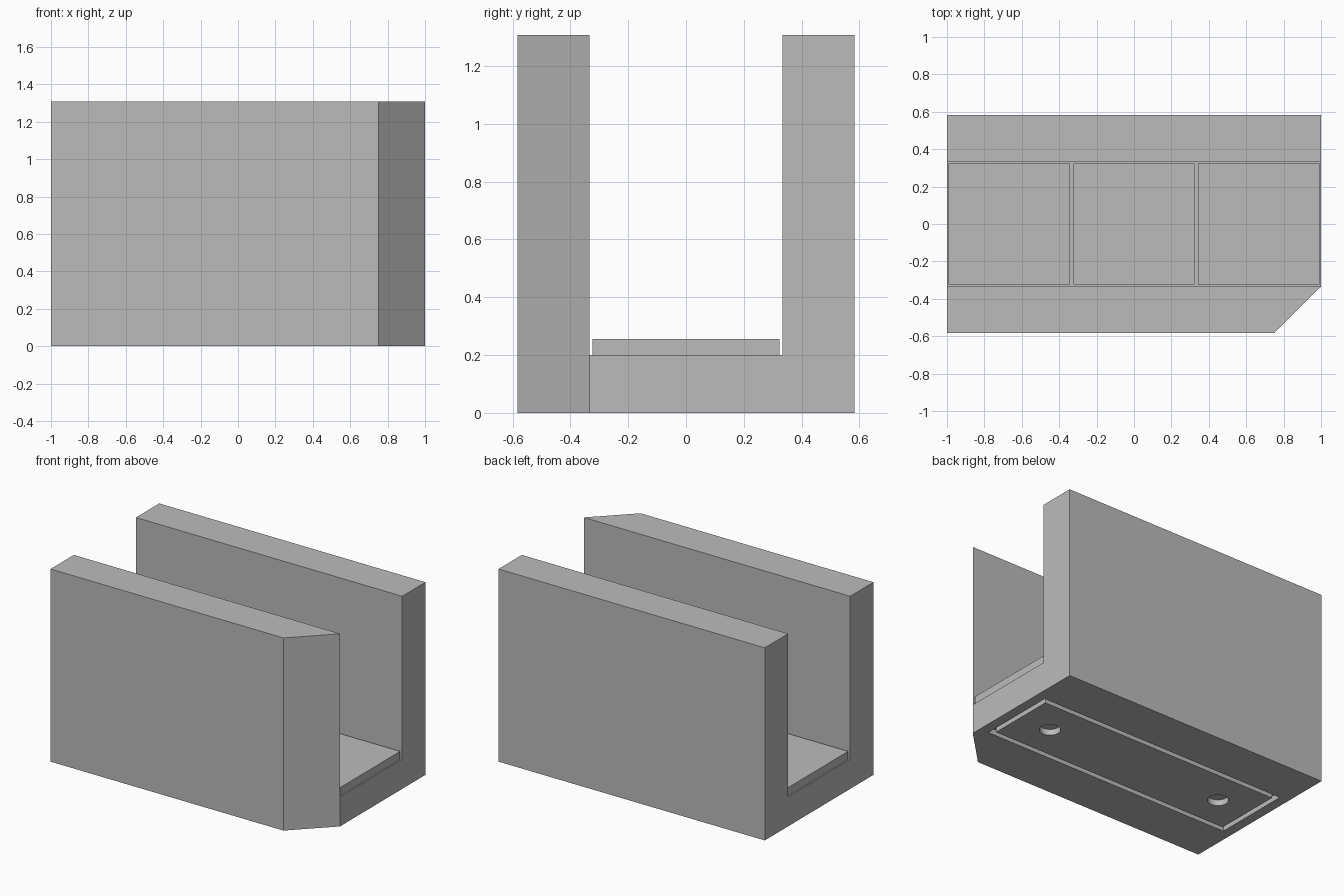
import bpy, bmesh

old = bpy.data.objects.get("Cube")
if old:
    bpy.data.objects.remove(old, do_unlink=True)

grey = bpy.data.materials.new("plain grey")
grey.use_nodes = True
grey.diffuse_color = (0.5, 0.5, 0.5, 1)
grey.node_tree.nodes["Principled BSDF"].inputs["Base Color"].default_value = (0.5, 0.5, 0.5, 1)

LENGTH, DEPTH, HEIGHT = 1.0, 0.583, 1.308   # half length, half depth, full height
CHANNEL, FLOOR = 0.333, 0.2                 # half width and base of the channel
POCKET = 0.04                               # depth of the underside recess


def prism(name, outline, z0, z1):
    """Extrude a plan outline from z0 up to z1."""
    bm = bmesh.new()
    base = bm.faces.new([bm.verts.new((x, y, z0)) for x, y in outline])
    top = bmesh.ops.extrude_face_region(bm, geom=[base])["geom"]
    bmesh.ops.translate(bm, vec=(0, 0, z1 - z0),
                        verts=[v for v in top if isinstance(v, bmesh.types.BMVert)])
    bmesh.ops.recalc_face_normals(bm, faces=bm.faces)
    mesh = bpy.data.meshes.new(name)
    bm.to_mesh(mesh)
    bm.free()
    mesh.materials.append(grey)
    obj = bpy.data.objects.new(name, mesh)
    bpy.context.collection.objects.link(obj)
    return obj


def box(name, hx, hy, z0, z1, cx=0):
    return prism(name, [(cx - hx, -hy), (cx + hx, -hy), (cx + hx, hy), (cx - hx, hy)], z0, z1)


def cut(target, cutter):
    """Subtract the cutter and discard it."""
    cutter.hide_render = True
    mod = target.modifiers.new("cut", "BOOLEAN")
    mod.operation, mod.solver, mod.object = "DIFFERENCE", "EXACT", cutter
    bpy.context.view_layer.objects.active = target
    bpy.ops.object.modifier_apply(modifier=mod.name)
    bpy.data.objects.remove(cutter, do_unlink=True)


# Channel body with one bevelled front corner
body = prism("channel_body", [(-LENGTH, -DEPTH), (0.75, -DEPTH), (LENGTH, -CHANNEL - 0.001),
                              (LENGTH, DEPTH), (-LENGTH, DEPTH)], 0, HEIGHT)
cut(body, box("channel_cutter", 1.2, CHANNEL, FLOOR, 1.5))
cut(body, box("recess_cutter", 0.933, 0.267, -0.1, POCKET))

# Underside plate set in the recess, with two round holes
plate = box("base_plate", 0.9, 0.233, 0, POCKET)
for side in (-1, 1):
    bpy.ops.mesh.primitive_cylinder_add(vertices=32, radius=0.065, depth=0.3,
                                        location=(side * 0.667, 0, 0))
    cut(plate, bpy.context.object)

# Three square pads on the channel floor
for i, place in enumerate(("right", "middle", "left")):
    box(place + "_floor_pad", 0.324, 0.324, FLOOR, 0.256, (i - 1) * 0.667)

# Smooth hole walls, sharp edges everywhere else
bpy.ops.object.select_all(action="DESELECT")
plate.select_set(True)
bpy.context.view_layer.objects.active = plate
bpy.ops.object.shade_smooth_by_angle()
